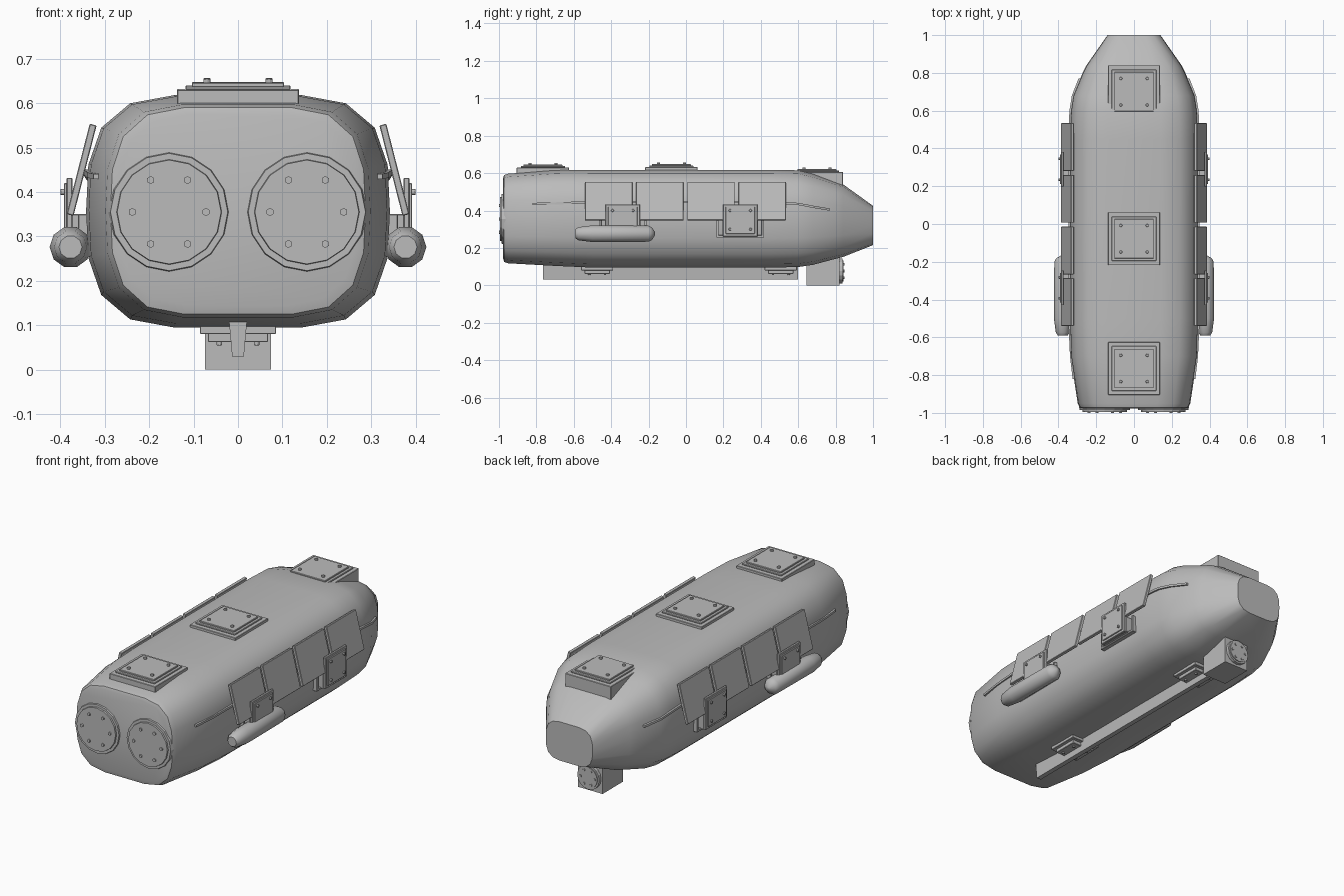
import bpy, bmesh, math
from mathutils import Matrix, Vector

if "Cube" in bpy.data.objects:
    bpy.data.objects.remove(bpy.data.objects["Cube"])

steel = bpy.data.materials.new("plain_grey")
steel.use_nodes = True
GREY = (0.5, 0.5, 0.5, 1)
steel.diffuse_color = GREY
steel.node_tree.nodes["Principled BSDF"].inputs["Base Color"].default_value = GREY


def finish(name, bm, smooth=None, bevel=0):
    bmesh.ops.recalc_face_normals(bm, faces=bm.faces)
    mesh = bpy.data.meshes.new(name)
    bm.to_mesh(mesh)
    bm.free()
    mesh.materials.append(steel)
    ob = bpy.data.objects.new(name, mesh)
    bpy.context.collection.objects.link(ob)
    if smooth:
        bpy.ops.object.select_all(action='DESELECT')
        ob.select_set(True)
        bpy.context.view_layer.objects.active = ob
        bpy.ops.object.shade_smooth_by_angle(angle=math.radians(smooth))
    if bevel:
        mod = ob.modifiers.new("bevel", 'BEVEL')
        mod.width = bevel
        mod.segments = 1
    return ob


def add_box(bm, x, y, z):
    """Box from (min, max) pairs."""
    centre = Vector([sum(p) / 2 for p in (x, y, z)])
    size = [p[1] - p[0] for p in (x, y, z)]
    m = Matrix.Translation(centre) @ Matrix.Diagonal((*size, 1))
    return bmesh.ops.create_cube(bm, size=1, matrix=m)["verts"]


def add_disc(bm, centre, axis, radius, depth, sides=6, radius2=None):
    m = Matrix.Translation(centre) @ Vector(axis).to_track_quat('Z', 'Y').to_matrix().to_4x4()
    bmesh.ops.create_cone(bm, cap_ends=True, segments=sides, radius1=radius,
                          radius2=radius if radius2 is None else radius2, depth=depth, matrix=m)


def loft(bm, rings):
    rows = [[bm.verts.new(p) for p in ring] for ring in rings]
    n = len(rows[0])
    for a, b in zip(rows, rows[1:]):
        for i in range(n):
            bm.faces.new((a[i], a[(i + 1) % n], b[(i + 1) % n], b[i]))
    bm.faces.new(rows[0])
    bm.faces.new(rows[-1])


def bolt_circle(bm, centre, axis, ring, radius, depth):
    for k in range(6):
        a = k * math.pi / 3
        add_disc(bm, centre + Vector((ring * math.cos(a), 0, ring * math.sin(a))), axis, radius, depth)


# Hull: rounded section lofted along y
quarter = [(1, 0), (0.985, 0.4), (0.9, 0.72), (0.71, 0.93), (0.42, 1)]
half = quarter + [(-x, z) for x, z in reversed(quarter)]
section = half + [(x, -z) for x, z in half[-2:0:-1]]
stations = [(-0.978, 0.268, 0.145, 0.575), (-0.972, 0.287, 0.125, 0.59), (-0.95, 0.298, 0.118, 0.597),
            (-0.7, 0.336, 0.104, 0.615), (-0.5, 0.342, 0.095, 0.618), (0.45, 0.342, 0.095, 0.618),
            (0.6, 0.336, 0.098, 0.615), (0.68, 0.323, 0.11, 0.595), (0.8, 0.272, 0.142, 0.553),
            (0.84, 0.252, 0.152, 0.54), (1.0, 0.14, 0.215, 0.425)]
bm = bmesh.new()
loft(bm, [[(hw * x, y, (lo + hi) / 2 + z * (hi - lo) / 2) for x, z in section]
          for y, hw, lo, hi in stations])
finish("hull", bm, 44)

# Round front windows with rims and bolts
for side, s in (("left", 1), ("right", -1)):
    c = Vector((s * 0.155, -0.975, 0.355))
    bm = bmesh.new()
    add_disc(bm, c, (0, -1, 0), 0.137, 0.022, 16, 0.132)
    add_disc(bm, c + Vector((0, -0.01, 0)), (0, -1, 0), 0.12, 0.018, 16, 0.117)
    bolt_circle(bm, c + Vector((0, -0.02, 0)), (0, -1, 0), 0.083, 0.009, 0.01)
    finish(side + "_front_window", bm)

# Stepped deck hatches
for name, y, base, top in (("front", -0.765, 0.59, 0.63), ("middle", -0.078, 0.605, 0.632),
                           ("rear", 0.7, 0.52, 0.606)):
    bm = bmesh.new()
    add_box(bm, (-0.137, 0.137), (y - 0.14, y + 0.14), (base, top))
    add_box(bm, (-0.118, 0.118), (y - 0.118, y + 0.118), (top, top + 0.008))
    add_box(bm, (-0.104, 0.104), (y - 0.104, y + 0.104), (top, top + 0.016))
    for i in (-1, 1):
        for j in (-1, 1):
            add_disc(bm, (i * 0.07, y + j * 0.07, top + 0.019), (0, 0, 1), 0.009, 0.012)
    finish(name + "_hatch", bm, bevel=0.002)

for side, s in (("left", 1), ("right", -1)):
    # Leaning side panels
    for k in range(4):
        y = -0.54 + k * 0.2735
        bm = bmesh.new()
        vs = add_box(bm, (-0.008, 0.008), (y, y + 0.253), (-0.105, 0.105))
        bmesh.ops.rotate(bm, verts=vs, matrix=Matrix.Rotation(-s * 0.25, 3, 'Y'))
        bmesh.ops.translate(bm, verts=vs, vec=(s * 0.352, 0, 0.45))
        finish(f"{side}_panel_{k + 1}", bm, bevel=0.002)

    # Thin rail following the hull
    path = [(0.317, -0.82, 0.435), (0.331, -0.7, 0.438), (0.34, -0.5, 0.445), (0.34, 0.45, 0.445),
            (0.334, 0.6, 0.435), (0.321, 0.68, 0.42), (0.286, 0.77, 0.405)]
    bm = bmesh.new()
    loft(bm, [[(s * (x + dx), y, z + dz) for dx, dz in ((-0.01, -0.006), (0.008, -0.006),
                                                       (0.008, 0.006), (-0.01, 0.006))]
              for x, y, z in path])
    finish(side + "_rail", bm)

    # Bolted brackets standing off the hull
    for name, y in (("front", -0.338), ("rear", 0.29)):
        bm = bmesh.new()
        xs = lambda a, b: sorted((s * a, s * b))
        add_box(bm, xs(0.3, 0.375), (y - 0.095, y + 0.095), (0.262, 0.35))
        add_box(bm, xs(0.373, 0.386), (y - 0.092, y + 0.092), (0.262, 0.432))
        add_box(bm, xs(0.384, 0.392), (y - 0.078, y + 0.078), (0.275, 0.42))
        add_box(bm, xs(0.31, 0.36), (y - 0.128, y + 0.128), (0.255, 0.268))
        for j in (-1, 1):
            add_box(bm, xs(0.33, 0.36), sorted((y + j * 0.115, y + j * 0.128)), (0.255, 0.35))
            for z in (0.3, 0.4):
                add_disc(bm, (s * 0.394, y + j * 0.055, z), (s, 0, 0), 0.008, 0.012)
        finish(f"{side}_{name}_bracket", bm, bevel=0.002)

    # Float pod with blunt nose and conical tail
    pod = [(-0.59, 0.026), (-0.575, 0.037), (-0.5, 0.047), (-0.2, 0.045), (-0.182, 0.035), (-0.165, 0.008)]
    bm = bmesh.new()
    loft(bm, [[(s * 0.377 + r * math.cos(k * math.pi / 5), y, 0.276 + r * math.sin(k * math.pi / 5))
               for k in range(10)] for y, r in pod])
    finish(side + "_float_pod", bm, 40)

# Tapered keel
bm = bmesh.new()
for v in add_box(bm, (-0.022, 0.022), (-0.765, 0.6), (0.03, 0.13)):
    if v.co.z < 0.05:
        v.co.x *= 0.6
finish("keel", bm)

# Belly plates around the keel
for name, y in (("front", -0.475), ("rear", 0.507)):
    bm = bmesh.new()
    add_box(bm, (-0.086, 0.086), (y - 0.086, y + 0.086), (0.08, 0.11))
    add_box(bm, (-0.068, 0.068), (y - 0.068, y + 0.068), (0.062, 0.082))
    for i in (-1, 1):
        for j in (-1, 1):
            add_disc(bm, (i * 0.042, y + j * 0.042, 0.06), (0, 0, 1), 0.007, 0.012)
    finish(name + "_belly_plate", bm, bevel=0.002)

# Rear thruster box with bolted round cover
bm = bmesh.new()
add_box(bm, (-0.074, 0.074), (0.645, 0.82), (0, 0.19))
c = Vector((0, 0.827, 0.077))
add_disc(bm, c, (0, 1, 0), 0.066, 0.02, 16)
add_disc(bm, c + Vector((0, 0.006, 0)), (0, 1, 0), 0.057, 0.018, 16)
bolt_circle(bm, c + Vector((0, 0.015, 0)), (0, 1, 0), 0.042, 0.007, 0.01)
finish("thruster_box", bm)
